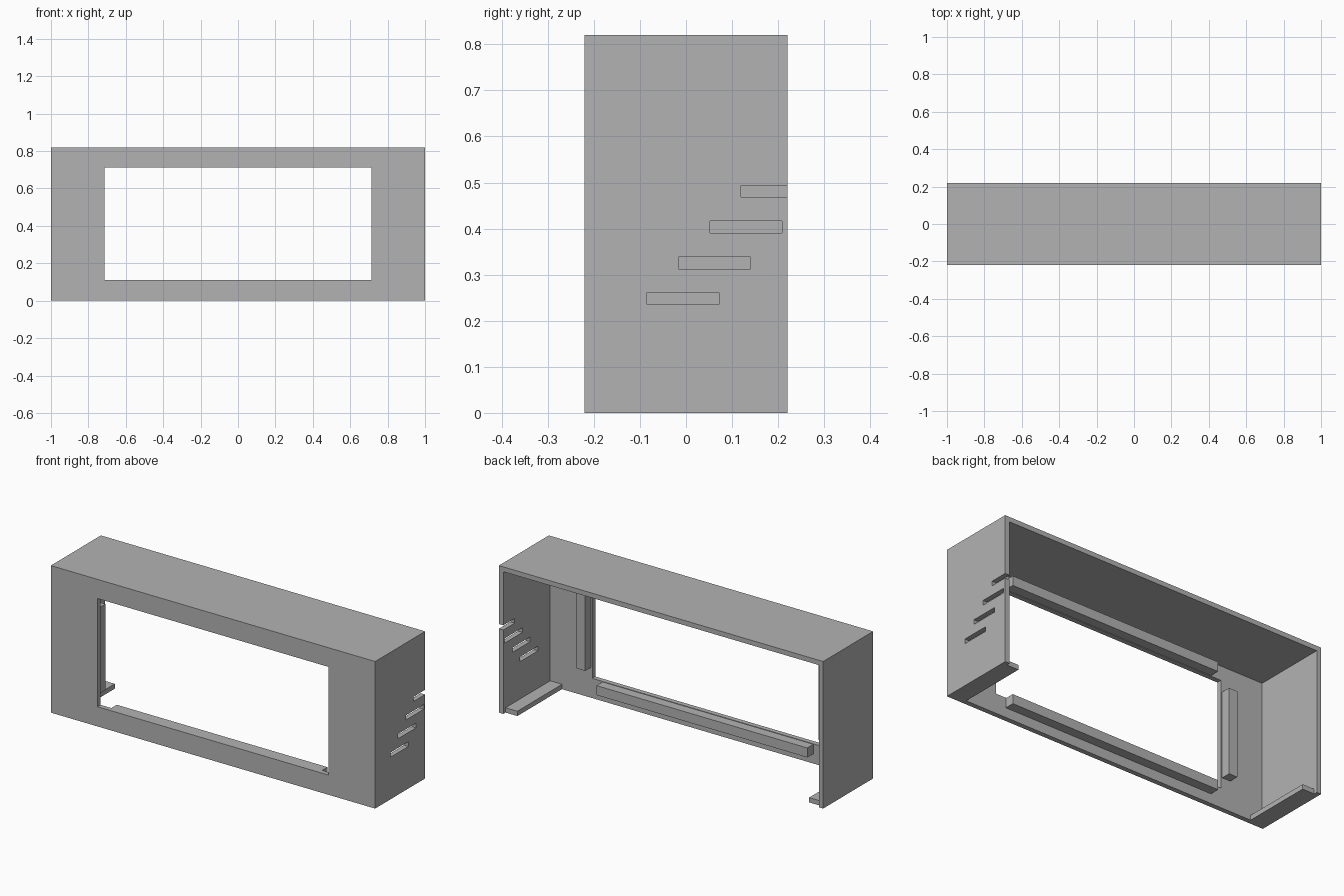
import bpy

if "Cube" in bpy.data.objects:
    bpy.data.objects.remove(bpy.data.objects["Cube"])

W, D, H, T = 1.0, 0.22, 0.82, 0.027   # half width, half depth, height, wall thickness
INNER_Y = -D + T                      # back surface of the front plate

grey = bpy.data.materials.new("plain grey")
grey.diffuse_color = (0.45, 0.45, 0.45, 1)
grey.use_nodes = True
grey.node_tree.nodes["Principled BSDF"].inputs["Base Color"].default_value = grey.diffuse_color


def box(name, x, y, z):
    """Box spanning the given (min, max) ranges."""
    bpy.ops.mesh.primitive_cube_add(size=1)
    ob = bpy.context.object
    ob.name = ob.data.name = name
    for v in ob.data.vertices:
        v.co = [r[0] if c < 0 else r[1] for c, r in zip(v.co, (x, y, z))]
    ob.data.materials.append(grey)
    return ob


def cut(target, name, x, y, z):
    """Subtract a hidden box from the target."""
    cutter = box(name, x, y, z)
    cutter.hide_render = True
    cutter.hide_set(True)
    mod = target.modifiers.new(name, 'BOOLEAN')
    mod.operation = 'DIFFERENCE'
    mod.solver = 'EXACT'
    mod.object = cutter


# Housing: open at the back and the bottom
housing = box("housing", (-W, W), (-D, D), (0, H))
cut(housing, "cavity_cutter", (-W + T, W - T), (INNER_Y, D + 0.1), (-0.1, H - T))
cut(housing, "window_cutter", (-0.713, 0.713), (-D - 0.1, 0), (0.11, 0.713))

# Staggered vent slots through the right wall, the last one open at the back edge
for i in range(4):
    y, z = -0.085 + 0.0683 * i, 0.235 + 0.0777 * i
    cut(housing, f"slot_cutter_{i + 1}", (W - 0.1, W + 0.1), (y, y + 0.157), (z, z + 0.026))

# Rails behind the front plate, around the window
rail_y = (INNER_Y, INNER_Y + 0.053)
box("bottom_rail", (-0.65, 0.65), rail_y, (0.054, 0.107))
box("top_rail", (-0.65, 0.65), rail_y, (0.716, 0.769))

for side, s in (("left", -1), ("right", 1)):
    box(f"{side}_rail", sorted((s * 0.72, s * 0.772)), rail_y, (0.17, 0.65))
    # Mounting ledge along the foot of each side wall
    box(f"{side}_ledge", sorted((s * 0.90, s * (W - T))), (INNER_Y, 0.2), (0, 0.027))
